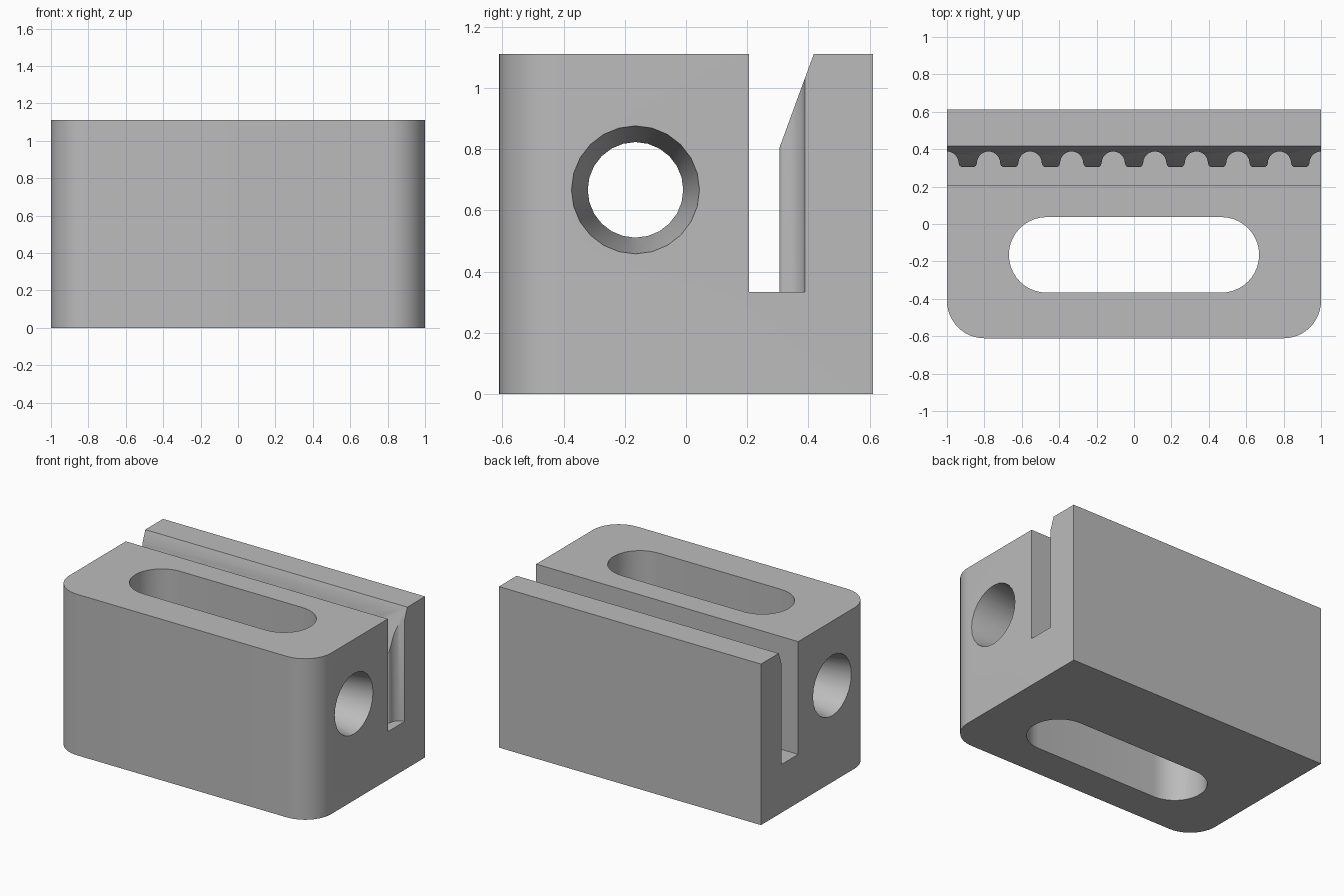
import bpy, bmesh
from math import sin, cos, pi, radians
from mathutils import Matrix, Vector

if "Cube" in bpy.data.objects:
    bpy.data.objects.remove(bpy.data.objects["Cube"])

HEIGHT, HALF_Y, CORNER = 1.111, 0.611, 0.2
HOLE_Y, HOLE_Z = -0.165, 0.667
PITCH = 2 / 9

grey = bpy.data.materials.new("plain_grey")
grey.use_nodes = True
colour = (0.5, 0.5, 0.5, 1)
grey.diffuse_color = colour
grey.node_tree.nodes["Principled BSDF"].inputs["Base Color"].default_value = colour


def finish(name, bm):
    bmesh.ops.recalc_face_normals(bm, faces=bm.faces)
    mesh = bpy.data.meshes.new(name)
    bm.to_mesh(mesh)
    bm.free()
    mesh.materials.append(grey)
    obj = bpy.data.objects.new(name, mesh)
    bpy.context.collection.objects.link(obj)
    return obj


def prism(name, points, offset):
    """Extrude a closed outline of 3D points along an offset."""
    bm = bmesh.new()
    face = bm.faces.new([bm.verts.new(p) for p in points])
    new = bmesh.ops.extrude_face_region(bm, geom=[face])["geom"]
    bmesh.ops.translate(bm, vec=offset, verts=[v for v in new if isinstance(v, bmesh.types.BMVert)])
    return finish(name, bm)


def arc(cx, cy, r, start, end, steps):
    angles = [radians(start + (end - start) * i / steps) for i in range(steps + 1)]
    return [(cx + r * cos(a), cy + r * sin(a)) for a in angles]


def upright(name, outline, bottom, top):
    return prism(name, [(x, y, bottom) for x, y in outline], (0, 0, top - bottom))


# Block with two rounded front corners
inner_x, inner_y = 1 - CORNER, CORNER - HALF_Y
outline = [(1, HALF_Y), (-1, HALF_Y)]
outline += arc(-inner_x, inner_y, CORNER, 180, 270, 12)
outline += arc(inner_x, inner_y, CORNER, 270, 360, 12)
block = upright("clamp_block", outline, 0, HEIGHT)

# Long slot through the top and bottom
outline = arc(0.467, HOLE_Y, 0.202, -90, 90, 20) + arc(-0.467, HOLE_Y, 0.202, 90, 270, 20)
slot = upright("slot_cutter", outline, -0.1, 1.3)

# Belt channel whose back wall carries rounded tooth grooves
outline = [(1.2, 0.205), (-1.2, 0.205), (-1.2, 0.305)]
for i in range(10):
    cx = (i - 4.5) * PITCH
    outline += [(cx - 0.076, 0.305), (cx - 0.067, 0.312)]
    outline += arc(cx, 0.326, 0.062, 180, 0, 12)
    outline += [(cx + 0.067, 0.312), (cx + 0.076, 0.305)]
outline.append((1.2, 0.305))
channel = upright("channel_cutter", outline, 0.333, 1.3)

# Sloping lead-in above the teeth
wedge = [(0.24, 0.7), (0.267, 0.7), (0.45, 1.2), (0.24, 1.2)]
lead_in = prism("lead_in_cutter", [(-1.2, y, z) for y, z in wedge], (2.4, 0, 0))

# Cross hole, flared towards both sides
bm = bmesh.new()
SIDES = 24
rings = []
for x, r in [(-1.05, 0.217), (-0.667, 0.156), (0.667, 0.156), (1.05, 0.217)]:
    rings.append([bm.verts.new((x, HOLE_Y + a, HOLE_Z + b))
                  for a, b in arc(0, 0, r, 0, 360, SIDES)[:-1]])
for low, high in zip(rings, rings[1:]):
    for i in range(SIDES):
        j = (i + 1) % SIDES
        bm.faces.new((low[i], low[j], high[j], high[i]))
bm.faces.new(rings[0])
bm.faces.new(rings[-1])
hole = finish("cross_hole_cutter", bm)

# Cut everything out of the block
bpy.ops.object.select_all(action="DESELECT")
bpy.context.view_layer.objects.active = block
block.select_set(True)
for cutter in (slot, channel, lead_in, hole):
    cutter.hide_render = True
    mod = block.modifiers.new(cutter.name, "BOOLEAN")
    mod.operation, mod.solver, mod.object = "DIFFERENCE", "EXACT", cutter
    bpy.ops.object.modifier_apply(modifier=mod.name)
    bpy.data.objects.remove(cutter)
bpy.ops.object.shade_smooth_by_angle(angle=radians(30))
